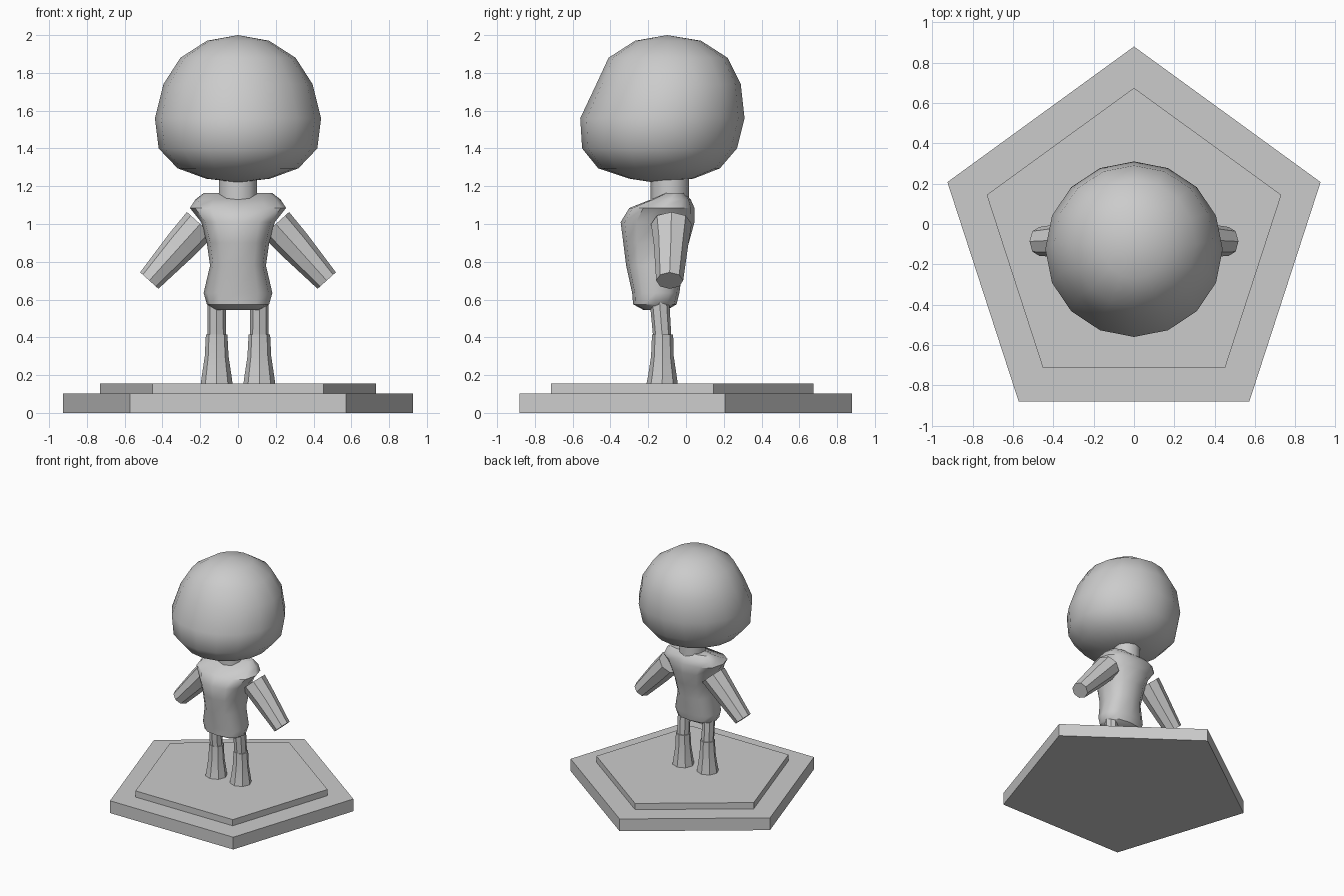
import bpy, bmesh
from math import sin, cos, pi, radians, copysign
from mathutils import Matrix

if "Cube" in bpy.data.objects:
    bpy.data.objects.remove(bpy.data.objects["Cube"])


def loft(name, rings, n, power=2.0, cx=0.0, matrix=None, mirror=False, angle=40):
    """Skin of n-sided rings, each (z, half width, front y, back y)."""
    bm = bmesh.new()
    loops = []
    for z, rx, yf, yb in rings:
        cy, ry = (yf + yb) / 2, (yb - yf) / 2
        loop = []
        for i in range(n):
            a = pi / 2 + 2 * pi * i / n
            c = copysign(abs(cos(a)) ** (2 / power), cos(a))
            s = copysign(abs(sin(a)) ** (2 / power), sin(a))
            loop.append(bm.verts.new((cx + rx * c, cy + ry * s, z)))
        loops.append(loop)
    for a, b in zip(loops, loops[1:]):
        for i in range(n):
            j = (i + 1) % n
            bm.faces.new((a[i], a[j], b[j], b[i]))
    for ring, loop in ((rings[0], loops[0]), (rings[-1], loops[-1])):
        if ring[1] > 0:
            bm.faces.new(loop)
    # merge zero-width rings into poles
    bmesh.ops.remove_doubles(bm, verts=bm.verts, dist=0.0005)
    if matrix:
        bmesh.ops.transform(bm, matrix=matrix, verts=bm.verts)
    bmesh.ops.recalc_face_normals(bm, faces=bm.faces)
    mesh = bpy.data.meshes.new(name)
    bm.to_mesh(mesh)
    bm.free()
    ob = bpy.data.objects.new(name, mesh)
    bpy.context.collection.objects.link(ob)
    bpy.ops.object.select_all(action='DESELECT')
    ob.select_set(True)
    bpy.context.view_layer.objects.active = ob
    bpy.ops.object.shade_smooth_by_angle(angle=radians(angle))
    if mirror:
        ob.modifiers.new("Mirror", 'MIRROR')
    return ob


# stepped pentagonal base
def pentagon(name, r, z0, z1):
    y = -0.093
    bpy_rings = [(z, r, y - r, y + r) for z in (z0, z1)]
    loft(name, bpy_rings, 5)


pentagon("base_lower", 0.973, 0.0, 0.103)
pentagon("base_upper", 0.768, 0.09, 0.155)

# large rounded head with a flattened, sloping face
loft("head", [
    (2.00, 0.00, -0.10, -0.10),
    (1.97, 0.165, -0.27, 0.08),
    (1.88, 0.305, -0.41, 0.22),
    (1.74, 0.395, -0.475, 0.29),
    (1.56, 0.44, -0.56, 0.31),
    (1.40, 0.42, -0.55, 0.27),
    (1.295, 0.32, -0.465, 0.18),
    (1.24, 0.17, -0.30, 0.04),
    (1.22, 0.00, -0.17, -0.17)], 16)

# neck
loft("neck", [(1.10, 0.105, -0.187, 0.017), (1.27, 0.105, -0.187, 0.017)], 10)

# torso, broad at the shoulders and leaning forward at the chest
loft("torso", [
    (0.545, 0.12, -0.225, -0.10),
    (0.575, 0.165, -0.28, -0.05),
    (0.635, 0.182, -0.285, -0.035),
    (0.78, 0.148, -0.317, -0.015),
    (0.90, 0.165, -0.332, 0.015),
    (1.01, 0.195, -0.346, 0.045),
    (1.085, 0.255, -0.30, 0.045),
    (1.13, 0.225, -0.185, 0.025),
    (1.165, 0.18, -0.11, -0.01)], 12, power=2.5)

# arms, tapering outward and down
loft("arm", [
    (0.0, 0.095, -0.185, 0.03),
    (0.15, 0.088, -0.17, 0.012),
    (0.403, 0.065, -0.158, -0.015)], 8, mirror=True,
    matrix=Matrix.Translation((0.2, 0, 1.0)) @ Matrix.Rotation(radians(138), 4, 'Y'))

# legs
loft("leg", [
    (0.36, 0.05, -0.17, -0.075),
    (0.62, 0.048, -0.195, -0.09)], 8, cx=0.113, mirror=True)

# flared boots
loft("boot", [
    (0.15, 0.085, -0.21, -0.043),
    (0.20, 0.078, -0.20, -0.05),
    (0.30, 0.063, -0.185, -0.065),
    (0.415, 0.057, -0.18, -0.068)], 8, cx=0.113, mirror=True)
